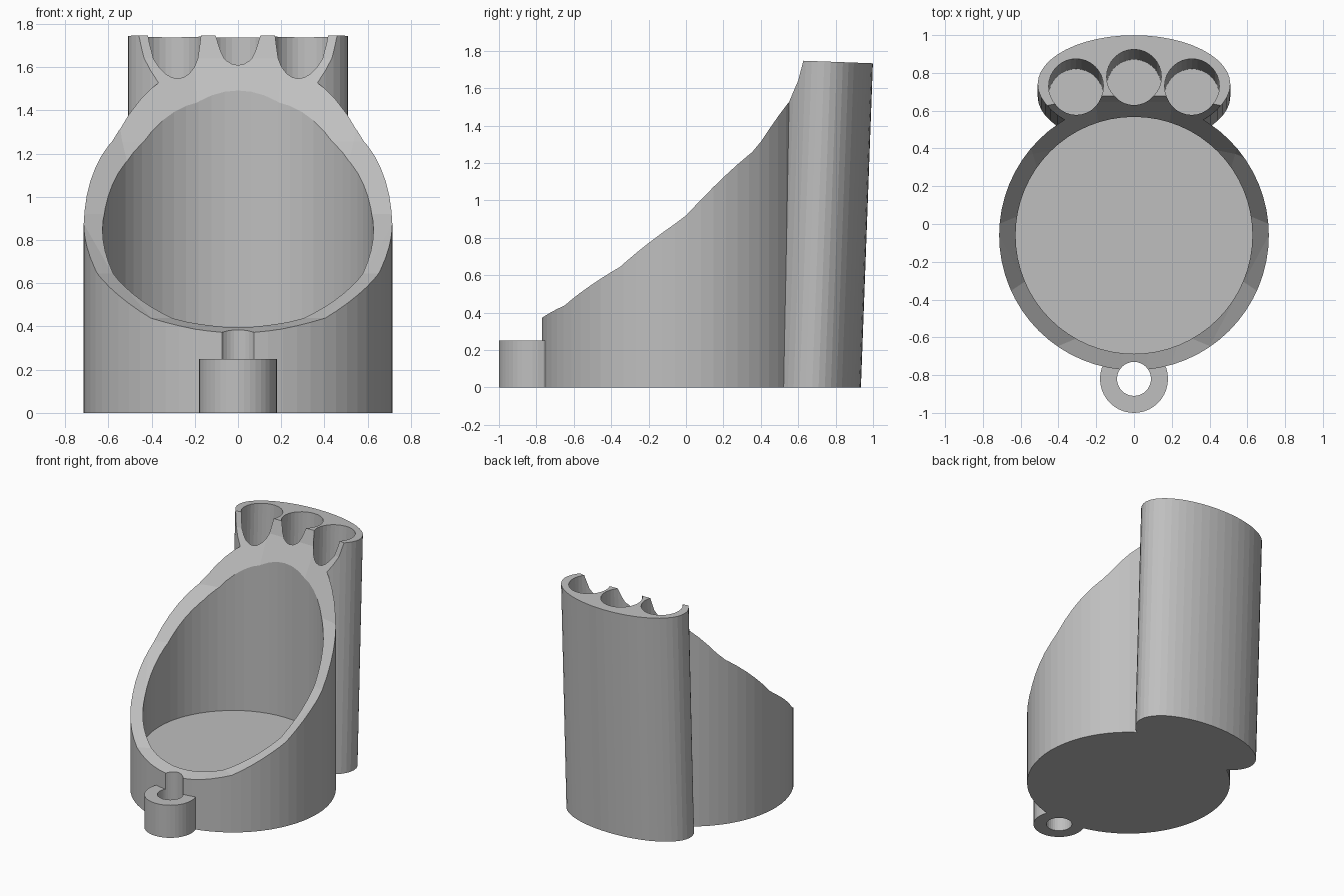
import bpy
import math

if "Cube" in bpy.data.objects:
    bpy.data.objects.remove(bpy.data.objects["Cube"])

TILT = -0.037          # backward lean of the rear holder
FLOOR = 0.31           # height of the cavity floors

grey = bpy.data.materials.new("plain grey")
grey.diffuse_color = (0.52, 0.52, 0.52, 1)
grey.use_nodes = True
grey.node_tree.nodes["Principled BSDF"].inputs["Base Color"].default_value = grey.diffuse_color


def cylinder(name, x, y, z0, z1, r, sides=48, ry=None, tilt=0.0):
    """Vertical (or leaning) cylinder; x, y is its centre at z = 0."""
    bpy.ops.mesh.primitive_cylinder_add(vertices=sides, radius=1, depth=1)
    ob = bpy.context.object
    ob.name = name
    ob.data.materials.append(grey)
    for v in ob.data.vertices:
        v.co.x *= r
        v.co.y *= ry or r
        v.co.z = z1 if v.co.z > 0 else z0
    ob.location = (x, y, 0)
    ob.rotation_euler.x = tilt
    return ob


def boolean(target, tool, operation):
    mod = target.modifiers.new("join", 'BOOLEAN')
    mod.object = tool
    mod.operation = operation
    mod.solver = 'EXACT'
    bpy.context.view_layer.objects.active = target
    bpy.ops.object.modifier_apply(modifier=mod.name)
    bpy.data.objects.remove(tool, do_unlink=True)


# Solid body: cup, leaning oval holder and front ring
body = cylinder("slanted_cup_holder", 0, -0.06, -0.1, 1.70, 0.714, 64)
boolean(body, cylinder("rear_holder", 0, 0.675, -0.1, 1.744, 0.51, 48, 0.26, TILT), 'UNION')
boolean(body, cylinder("front_ring", 0, -0.82, -0.1, 0.25, 0.18, 40), 'UNION')

# Flat base at z = 0
bpy.ops.mesh.primitive_cube_add(size=4, location=(0, 0, -2))
boolean(body, bpy.context.object, 'DIFFERENCE')

# Cup cavity and through hole of the ring
boolean(body, cylinder("cup_cavity", 0, -0.06, FLOOR, 3, 0.627, 64), 'DIFFERENCE')
boolean(body, cylinder("ring_hole", 0, -0.82, -0.5, 1, 0.09, 32), 'DIFFERENCE')

# Three leaning tube holes
for x, dy in ((-0.307, -0.01), (0, 0.04), (0.307, -0.01)):
    boolean(body, cylinder("tube_hole", x, 0.675 + dy, FLOOR, 2.5, 0.145, 32, None, TILT), 'DIFFERENCE')

# Sloping scooped rim cut by a large faceted sphere
bpy.ops.mesh.primitive_uv_sphere_add(segments=32, ring_count=16, radius=2.22,
                                     location=(0, -1.395, 2.49),
                                     rotation=(0, 0, math.pi / 32))
boolean(body, bpy.context.object, 'DIFFERENCE')

# One colour, flat faces
body.data.materials.clear()
body.data.materials.append(grey)
for p in body.data.polygons:
    p.material_index = 0
    p.use_smooth = False
